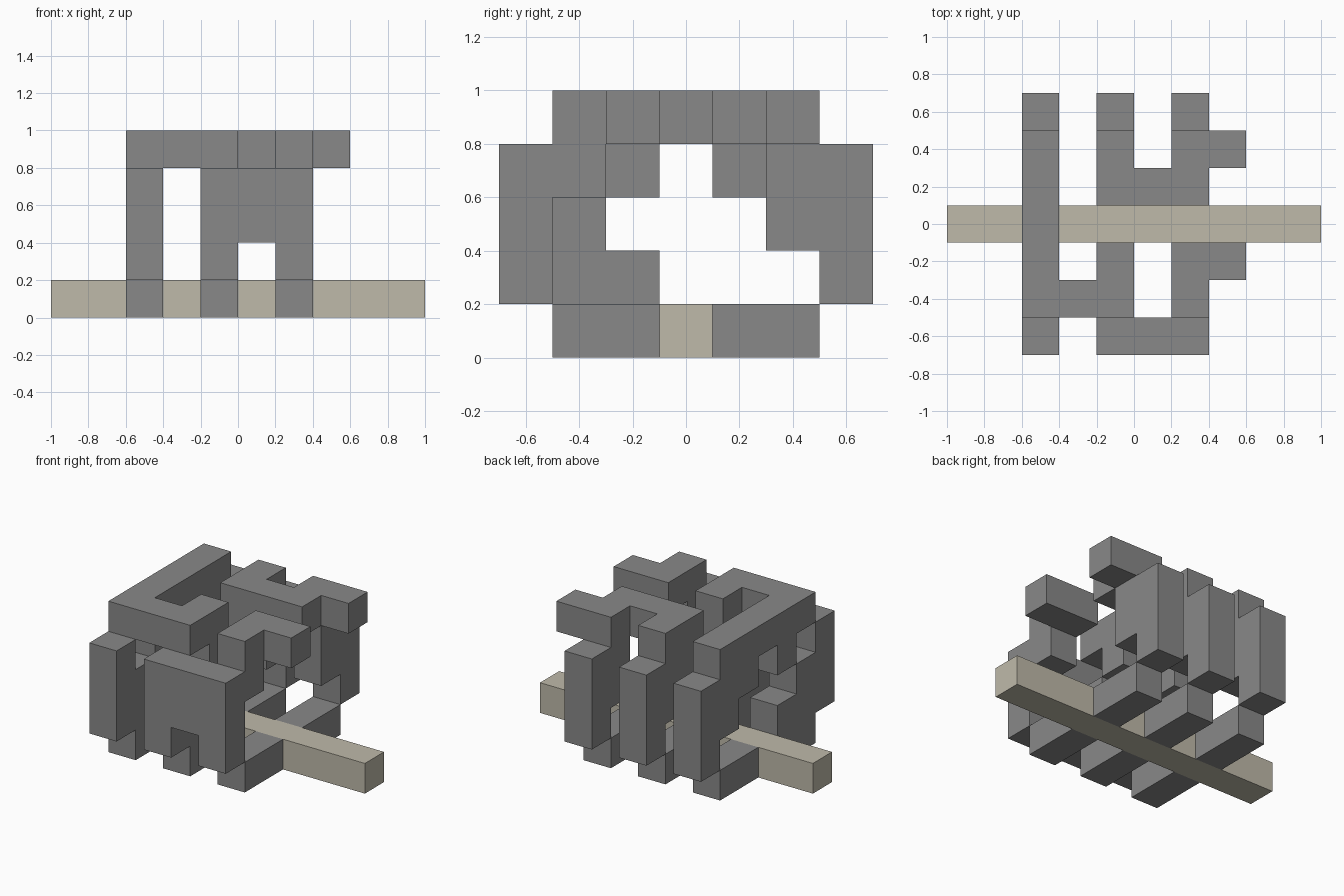
import bpy, bmesh
from mathutils import Vector

U = 0.2  # edge of one block

cube = bpy.data.objects.get("Cube")
if cube:
    bpy.data.objects.remove(cube)


def material(name, rgb):
    m = bpy.data.materials.new(name)
    m.use_nodes = True
    m.diffuse_color = (*rgb, 1)
    m.node_tree.nodes["Principled BSDF"].inputs["Base Color"].default_value = (*rgb, 1)
    return m


def build(name, cells, mat):
    """Closed shell around a set of unit cells, with flat areas merged."""
    bm = bmesh.new()
    for cell in cells:
        centre = Vector((cell[0] + 0.5, cell[1], cell[2] + 0.5))
        for axis in range(3):
            for sign in (-1, 1):
                n = Vector((0, 0, 0))
                n[axis] = sign
                if tuple(int(c + d) for c, d in zip(cell, n)) in cells:
                    continue
                a = Vector((0, 0, 0))
                a[(axis + 1) % 3] = 0.5
                b = n.cross(a)
                corners = (-a - b, a - b, a + b, b - a)
                bm.faces.new([bm.verts.new((centre + n / 2 + c) * U) for c in corners])
    bmesh.ops.remove_doubles(bm, verts=bm.verts, dist=0.001)
    bmesh.ops.dissolve_limit(bm, angle_limit=0.01, verts=bm.verts, edges=bm.edges)
    mesh = bpy.data.meshes.new(name)
    bm.to_mesh(mesh)
    bm.free()
    mesh.materials.append(mat)
    bpy.context.collection.objects.link(bpy.data.objects.new(name, mesh))


# Side profiles of the three upright rings: front to back, top row first
LOWER = ["#.#.###",
         "##...##",
         "###...#",
         ".##.##."]
RINGS = {
    -3: [".#####."] + LOWER,
    -1: [".##.##."] + LOWER,
    1: [".##.##.",
        "##...##",
        "#....##",
        "#.....#",
        ".##.##."],
}
frame = {(x, col - 3, 4 - row)
         for x, rows in RINGS.items()
         for row, line in enumerate(rows)
         for col, mark in enumerate(line) if mark == "#"}

# Links between rings: top front, front plate, top back
frame |= {(-2, -2, 4), (0, -3, 2), (0, -3, 3), (0, 1, 4)}
# Stubs on the right side
frame |= {(2, -1, 4), (2, 2, 4)}

build("block_frame", frame, material("grey", (0.25, 0.25, 0.25)))

# Long bar through the base
build("base_bar", {(x, 0, 0) for x in range(-5, 5)}, material("beige", (0.52, 0.49, 0.40)))
